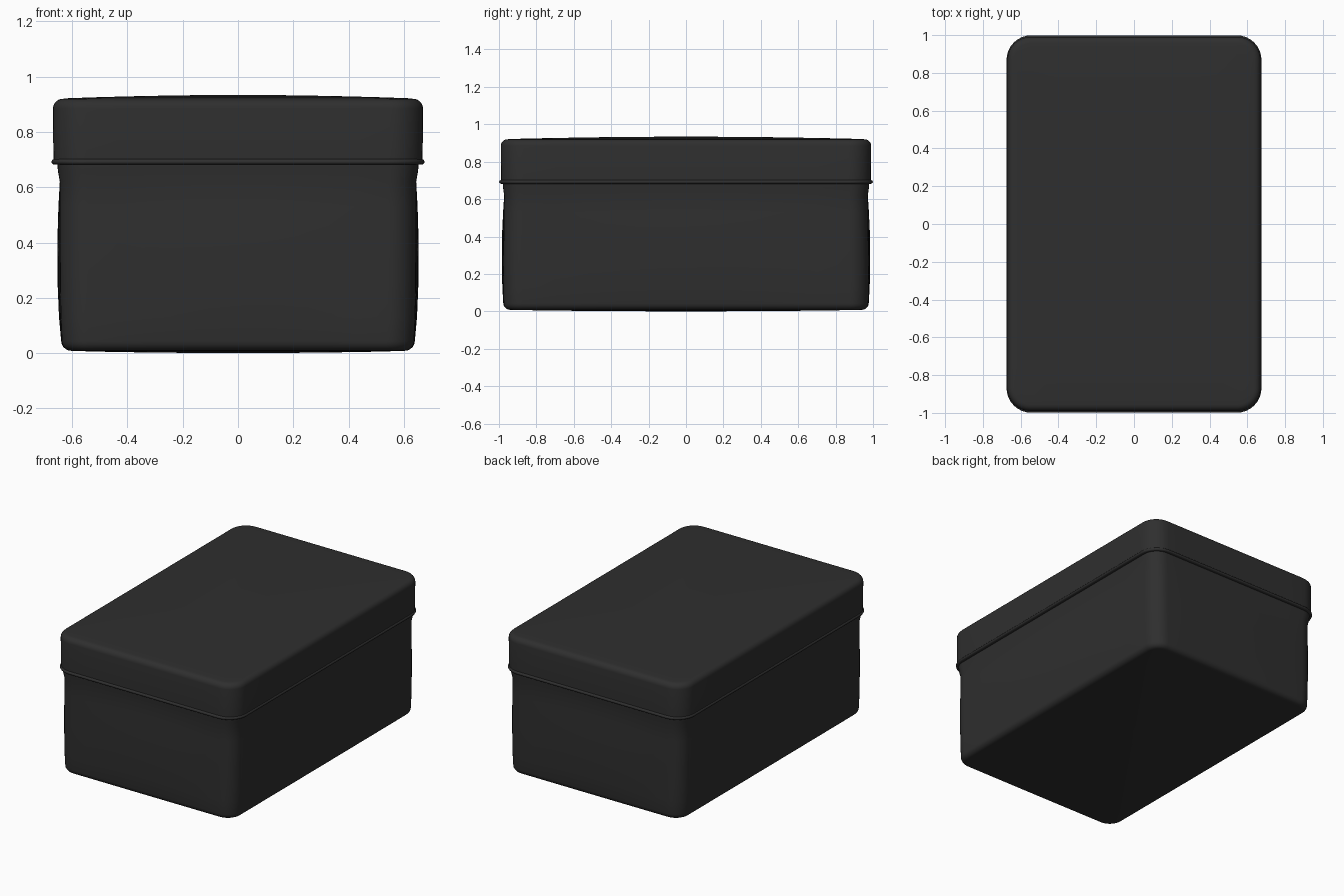
import bpy, bmesh, math

if "Cube" in bpy.data.objects:
    bpy.data.objects.remove(bpy.data.objects["Cube"])

mat = bpy.data.materials.new("charcoal plastic")
mat.diffuse_color = (0.028, 0.028, 0.028, 1)
mat.use_nodes = True
mat.node_tree.nodes["Principled BSDF"].inputs["Base Color"].default_value = mat.diffuse_color


def rounded_ring(hx, hy, r, bulge, n=8, m=10):
    """Rounded rectangle, counter-clockwise, sides bowed outwards by bulge."""
    pts = []
    centres = [(hx - r, hy - r), (-hx + r, hy - r), (-hx + r, -hy + r), (hx - r, -hy + r)]
    for q, (cx, cy) in enumerate(centres):
        for i in range(n + 1):
            a = math.pi / 2 * (q + i / n)
            pts.append((cx + r * math.cos(a), cy + r * math.sin(a)))
        # straight run to the next corner
        nx, ny = centres[(q + 1) % 4]
        a = math.pi / 2 * (q + 1)
        ox, oy = r * math.cos(a), r * math.sin(a)
        for i in range(1, m):
            t = i / m
            b = bulge * (1 - (2 * t - 1) ** 2)
            pts.append((cx + (nx - cx) * t + ox + b * math.cos(a),
                        cy + (ny - cy) * t + oy + b * math.sin(a)))
    return pts


def loft(name, profile):
    """Skin stacked rings of (half x, half y, corner radius, bulge, z)."""
    bm = bmesh.new()
    rings = []
    for hx, hy, r, b, z in profile:
        rings.append([bm.verts.new((x, y, z)) for x, y in rounded_ring(hx, hy, r, b)])
    k = len(rings[0])
    for lo, hi in zip(rings, rings[1:]):
        for i in range(k):
            j = (i + 1) % k
            bm.faces.new((lo[i], lo[j], hi[j], hi[i]))
    bm.faces.new(rings[0][::-1])
    bm.faces.new(rings[-1])
    bmesh.ops.recalc_face_normals(bm, faces=bm.faces)
    me = bpy.data.meshes.new(name)
    bm.to_mesh(me)
    bm.free()
    me.materials.append(mat)
    ob = bpy.data.objects.new(name, me)
    bpy.context.collection.objects.link(ob)
    bpy.ops.object.select_all(action='DESELECT')
    ob.select_set(True)
    bpy.context.view_layer.objects.active = ob
    bpy.ops.object.shade_smooth_by_angle(angle=math.radians(40))
    return ob


def rounded_edge(hx, hy, r, b, z, f, up):
    """Quarter-round fillet rows of radius f ending at the outer wall."""
    rows = []
    for i in range(6):
        a = math.pi / 2 * i / 5
        d = f * (1 - math.sin(a))
        rows.append((hx - d, hy - d, max(r - d, 0.02), b * i / 5, z - up * f * (1 - math.cos(a))))
    return rows


# Body: slightly domed floor, filleted foot, gently bowed walls
floor = [(0.64 * s, 0.975 * s, 0.1 * s, 0, 0.008 * s * s) for s in (0.1, 0.35, 0.6, 0.8)]
body = floor + rounded_edge(0.638, 0.975, 0.1, 0.002, 0.008, 0.035, -1) + [
    (0.642, 0.976, 0.10, 0.006, 0.13),
    (0.644, 0.976, 0.10, 0.009, 0.25),
    (0.645, 0.975, 0.10, 0.009, 0.40),
    (0.645, 0.973, 0.10, 0.005, 0.53),
    (0.645, 0.972, 0.10, 0.000, 0.62),
    (0.652, 0.978, 0.10, 0.000, 0.66),
    (0.655, 0.980, 0.10, 0.000, 0.70),
]
loft("box_body", body)

# Lid: wall, filleted top edge and shallow crown
top = [(0.67 * s, 0.99 * s, 0.12 * s, 0, 0.920 + 0.014 * (1 - s * s)) for s in (0.92, 0.75, 0.5, 0.25, 0.08)]
lid = [(0.668, 0.988, 0.12, 0, 0.69)] + rounded_edge(0.67, 0.99, 0.12, 0, 0.920, 0.035, 1)[::-1] + top
loft("lid", lid)

# Rolled bead around the lid's lower edge
bead = []
for i in range(9):
    a = math.pi * (i / 8 - 0.5)
    d = 0.011 * math.cos(a)
    bead.append((0.664 + d, 0.988 + d, 0.12 + d, 0, 0.692 + 0.010 * math.sin(a)))
loft("lid_bead", bead)
